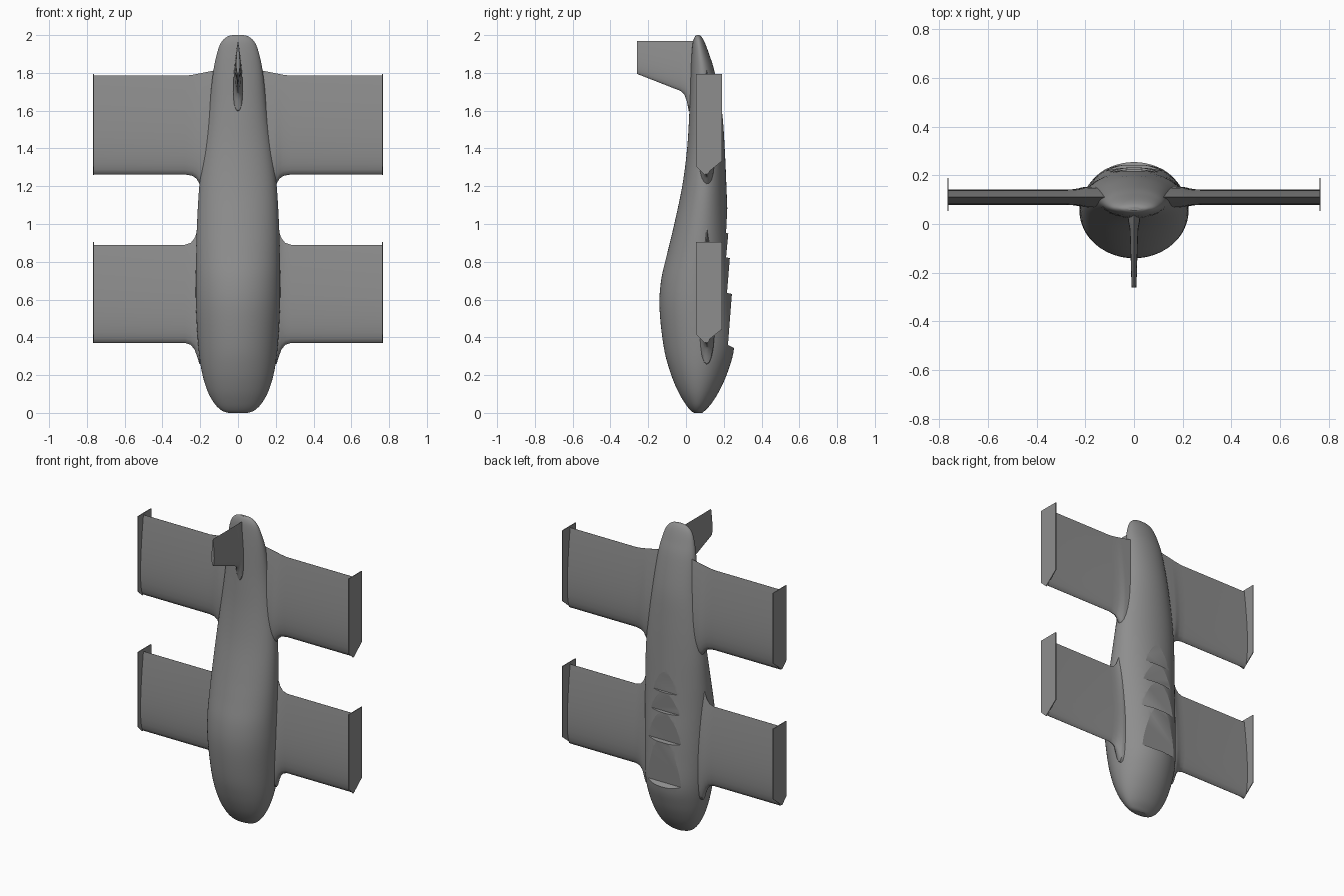
import bpy, bmesh, math

if "Cube" in bpy.data.objects:
    bpy.data.objects.remove(bpy.data.objects["Cube"])

# Dark grey paint shared by all parts
paint = bpy.data.materials.new("dark_grey")
paint.diffuse_color = (0.27, 0.27, 0.27, 1)
paint.use_nodes = True
paint.node_tree.nodes["Principled BSDF"].inputs["Base Color"].default_value = paint.diffuse_color


def finish(name, bm, angle=40):
    bmesh.ops.recalc_face_normals(bm, faces=bm.faces)
    me = bpy.data.meshes.new(name)
    bm.to_mesh(me)
    bm.free()
    me.materials.append(paint)
    ob = bpy.data.objects.new(name, me)
    bpy.context.collection.objects.link(ob)
    smooth(ob, angle)
    return ob


def smooth(ob, angle=40):
    bpy.ops.object.select_all(action='DESELECT')
    ob.select_set(True)
    bpy.context.view_layer.objects.active = ob
    bpy.ops.object.shade_smooth_by_angle(angle=math.radians(angle))


def loft(name, rings, angle=40):
    """Skin closed rings of equal length and cap both ends."""
    bm = bmesh.new()
    vs = [[bm.verts.new(p) for p in r] for r in rings]
    n = len(vs[0])
    for a, b in zip(vs, vs[1:]):
        for i in range(n):
            j = (i + 1) % n
            bm.faces.new((a[i], a[j], b[j], b[i]))
    bm.faces.new(vs[0])
    bm.faces.new(vs[-1])
    return finish(name, bm, angle)


def prism(name, poly, x0, x1):
    """Extrude a (y, z) outline along x."""
    return loft(name, [[(x, y, z) for y, z in poly] for x in (x0, x1)], 20)


def spline(keys, steps):
    """Catmull-Rom through rows of numbers."""
    out = []
    for i in range(len(keys) - 1):
        p0, p1 = keys[max(i - 1, 0)], keys[i]
        p2, p3 = keys[i + 1], keys[min(i + 2, len(keys) - 1)]
        for s in range(steps):
            t = s / steps
            out.append([0.5 * (2 * b + (c - a) * t + (2 * a - 5 * b + 4 * c - d) * t * t
                               + (3 * b - a - 3 * c + d) * t ** 3)
                        for a, b, c, d in zip(p0, p1, p2, p3)])
    out.append(list(keys[-1]))
    return out


def airfoil(lo, hi, half, n=14):
    """Symmetric section: (chord position, offset), round nose at lo."""
    def th(u):
        return half / 0.5 * (1.4845 * math.sqrt(u) - 0.63 * u - 1.758 * u * u
                             + 1.4215 * u ** 3 - 0.508 * u ** 4)
    us = [(1 - math.cos(math.pi * i / n)) / 2 for i in range(n + 1)]
    up = [(lo + (hi - lo) * u, th(u)) for u in us]
    dn = [(lo + (hi - lo) * u, -th(u)) for u in reversed(us[1:])]
    return up + dn


# Fuselage: z, half width, front y, back y
body_keys = [
    (0.0, 0.05, 0.045, 0.085), (0.012, 0.085, 0.025, 0.10), (0.05, 0.125, -0.005, 0.135),
    (0.12, 0.163, -0.045, 0.178), (0.22, 0.192, -0.085, 0.222), (0.35, 0.21, -0.118, 0.255),
    (0.55, 0.222, -0.14, 0.25), (0.7, 0.224, -0.132, 0.242), (0.85, 0.222, -0.098, 0.23),
    (1.0, 0.217, -0.062, 0.222), (1.2, 0.205, -0.02, 0.214), (1.4, 0.182, 0.006, 0.205),
    (1.6, 0.155, 0.018, 0.19), (1.8, 0.132, 0.025, 0.153), (1.9, 0.112, 0.03, 0.122),
    (1.96, 0.09, 0.036, 0.1), (1.99, 0.06, 0.046, 0.083), (2.0, 0.03, 0.056, 0.07)]
rings = []
for z, w, y0, y1 in spline(body_keys, 5):
    rings.append([(w * math.cos(a), (y0 + y1) / 2 + (y1 - y0) / 2 * math.sin(a), z)
                  for a in (2 * math.pi * i / 64 for i in range(64))])
body = loft("fuselage", rings)

# Stepped ramps cut into the back of the fuselage
cutter = prism("step_cutter", [
    (0.4, 0.33), (0.25, 0.345), (0.222, 0.36), (0.243, 0.63), (0.217, 0.635), (0.232, 0.82),
    (0.212, 0.823), (0.224, 0.95), (0.212, 0.953), (0.222, 1.15), (0.4, 1.15)], -0.3, 0.3)
cutter.hide_render = True
mod = body.modifiers.new("steps", 'BOOLEAN')
mod.operation = 'DIFFERENCE'
mod.solver = 'EXACT'
mod.object = cutter
bpy.context.view_layer.objects.active = body
bpy.ops.object.modifier_apply(modifier=mod.name)
bpy.data.objects.remove(cutter)
smooth(body, 30)

# Wings with flared roots: x, leading z, trailing z, half thickness
wings = {
    "lower": [(0.12, 0.24, 1.03, 0.042), (0.205, 0.26, 1.01, 0.042), (0.215, 0.295, 0.965, 0.04),
              (0.23, 0.335, 0.925, 0.036), (0.25, 0.36, 0.90, 0.033), (0.28, 0.37, 0.89, 0.031),
              (0.763, 0.37, 0.89, 0.031)],
    "upper": [(0.09, 1.19, 1.82, 0.042), (0.19, 1.2, 1.80, 0.042), (0.205, 1.215, 1.797, 0.04),
              (0.22, 1.24, 1.794, 0.036), (0.24, 1.255, 1.79, 0.033), (0.28, 1.262, 1.785, 0.031),
              (0.763, 1.262, 1.785, 0.031)]}
for level, secs in wings.items():
    base = 0.0 if level == "lower" else 0.89
    for side, s in (("right", 1), ("left", -1)):
        loft(f"{level}_{side}_wing",
             [[(s * x, 0.11 + o, z) for z, o in airfoil(lo, hi, h)] for x, lo, hi, h in secs])
        # End plate with pointed leading edge
        prism(f"{level}_{side}_end_plate",
              [(0.053, 0.905 + base), (0.19, 0.905 + base), (0.19, 0.443 + base),
               (0.1, 0.37 + base), (0.053, 0.415 + base)], s * 0.762, s * 0.767)

# Tail fin: y, leading z, trailing z, half thickness
fin = [(-0.26, 1.795, 1.97, 0.01), (-0.03, 1.705, 1.97, 0.017), (-0.008, 1.685, 1.97, 0.02),
       (0.004, 1.65, 1.97, 0.023), (0.014, 1.60, 1.97, 0.025), (0.06, 1.56, 1.97, 0.026)]
loft("tail_fin", [[(o, y, z) for z, o in airfoil(lo, hi, h)] for y, lo, hi, h in fin])
